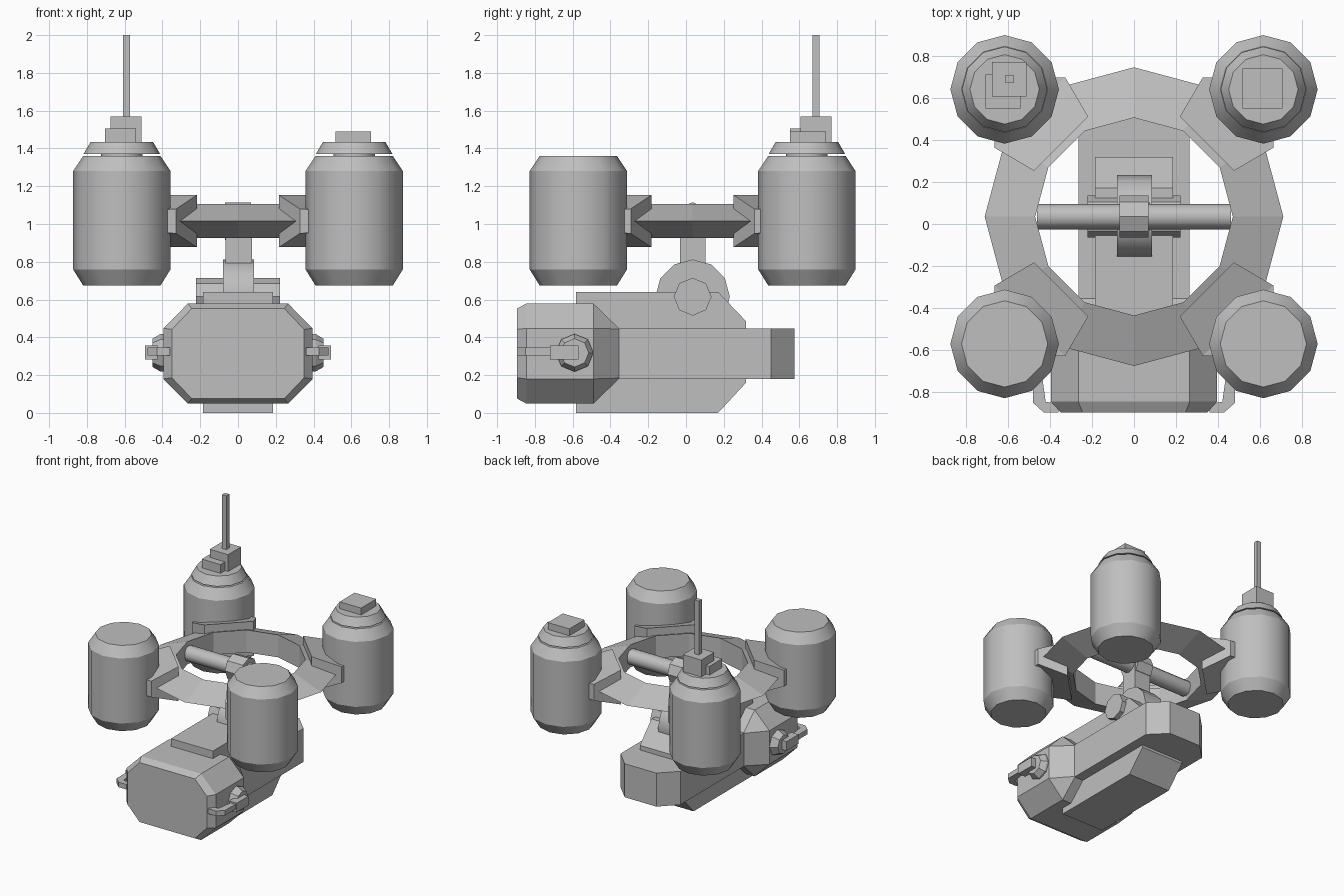
import bpy, bmesh, math
from mathutils import Vector, Matrix

if "Cube" in bpy.data.objects:
    bpy.data.objects.remove(bpy.data.objects["Cube"])

grey = bpy.data.materials.new("hull_grey")
grey.diffuse_color = (0.52, 0.52, 0.52, 1)
grey.use_nodes = True
grey.node_tree.nodes["Principled BSDF"].inputs["Base Color"].default_value = grey.diffuse_color
CY = 0.035      # y of the ring centre
MID = 1.015     # height of the ring


def loft(name, loops, closed=False, smooth=None):
    """Join equal-length point loops; cap the ends, or close the loop of loops."""
    bm = bmesh.new()
    rows = [[bm.verts.new(p) for p in loop] for loop in loops]
    n = len(rows[0])
    pairs = list(zip(rows, rows[1:])) + ([(rows[-1], rows[0])] if closed else [])
    for a, b in pairs:
        for i in range(n):
            j = (i + 1) % n
            bm.faces.new((a[i], a[j], b[j], b[i]))
    if not closed:
        bm.faces.new(rows[0])
        bm.faces.new(rows[-1])
    bmesh.ops.recalc_face_normals(bm, faces=bm.faces)
    mesh = bpy.data.meshes.new(name)
    bm.to_mesh(mesh)
    bm.free()
    mesh.materials.append(grey)
    ob = bpy.data.objects.new(name, mesh)
    bpy.context.collection.objects.link(ob)
    if smooth:
        bpy.ops.object.select_all(action='DESELECT')
        bpy.context.view_layer.objects.active = ob
        ob.select_set(True)
        bpy.ops.object.shade_smooth_by_angle(angle=math.radians(smooth))
    return ob


def box(name, x0, x1, y0, y1, z0, z1):
    return loft(name, [[(x0, y0, z), (x1, y0, z), (x1, y1, z), (x0, y1, z)] for z in (z0, z1)])


def turned(name, centre, profile, sides, axis='Z', smooth=None):
    """Lathe (radius, offset) pairs about the z or x axis."""
    rot = Matrix.Rotation(math.pi / 2, 3, 'Y') if axis == 'X' else Matrix.Identity(3)
    loops = []
    for r, h in profile:
        loops.append([Vector(centre) + rot @ Vector((r * math.cos(k * math.tau / sides),
                      r * math.sin(k * math.tau / sides), h)) for k in range(sides)])
    return loft(name, loops, smooth=smooth)


# Ring with a triangular section
ring = []
for k in range(12):
    a = k * math.tau / 12
    ring.append([(r * math.cos(a), CY + r * math.sin(a), z)
                 for r, z in ((0.47, 0.925), (0.71, MID), (0.47, 1.105))])
loft("ring", ring, closed=True)

# Four pods with wedge brackets
for sx in (-1, 1):
    for sy in (-1, 1):
        side = ("left" if sx < 0 else "right") + ("_front" if sy < 0 else "_rear")
        px, py = sx * 0.615, CY + sy * 0.605
        turned("pod_" + side, (px, py, 0),
               [(0.205, 0.675), (0.258, 0.76), (0.258, 1.28), (0.205, 1.36)], 12, smooth=31)
        out = Vector((sx, sy, 0)).normalized()
        across = Vector((-out.y, out.x, 0))
        loops = []
        for d, w, h in ((0.49, 0.182, 0.138), (0.70, 0.237, 0.065), (0.82, 0.117, 0.055)):
            c = Vector((0, CY, MID)) + out * d
            loops.append([c + across * (w * u) + Vector((0, 0, h * v))
                          for u, v in ((-1, -1), (1, -1), (1, 1), (-1, 1))])
        loft("bracket_" + side, loops)
        # Rear pods carry a neck and a bevelled cap
        if sy > 0:
            turned("neck_" + side, (px, py, 0), [(0.11, 1.35), (0.11, 1.38)], 12, smooth=31)
            turned("cap_" + side, (px, py, 0), [(0.203, 1.37), (0.165, 1.435)], 12, smooth=31)

# Equipment on the rear caps
box("cap_box_right", 0.515, 0.705, 0.55, 0.74, 1.43, 1.49)
box("cap_box_left", -0.705, -0.54, 0.55, 0.71, 1.43, 1.505)
box("antenna_base", -0.675, -0.512, 0.607, 0.77, 1.43, 1.57)
box("antenna", -0.61, -0.572, 0.67, 0.708, 1.57, 2.0)

# Crossbar, collar, post and pivot
turned("crossbar", (0, CY, MID), [(0.06, -0.46), (0.06, 0.46)], 12, 'X', 31)
turned("collar", (0, CY, MID), [(0.1, -0.07), (0.1, 0.07)], 8, 'X')
box("post", -0.065, 0.075, CY - 0.068, CY + 0.068, 0.6, MID)
turned("pivot_disc", (0, CY, 0.615), [(0.197, -0.08), (0.197, 0.085)], 12, 'X', 31)
turned("pivot_pin", (0, CY, 0.615), [(0.1, -0.222), (0.1, 0.222)], 8, 'X')

# Central hull: side profile extruded across x
profile = ((-0.583, 0), (0.17, 0), (0.318, 0.16), (0.318, 0.485), (0.17, 0.64), (-0.583, 0.64))
loft("hull_core", [[(x, y, z) for y, z in profile] for x in (-0.186, 0.186)])

# Wide hull deck with clipped rear corners
plan = ((-0.265, -0.5), (0.265, -0.5), (0.265, 0.45), (0.14, 0.575), (-0.14, 0.575), (-0.265, 0.45))
loft("hull_deck", [[(x, y, z) for x, y in plan] for z in (0.18, 0.448)])


def octagon(y, w, h, cw, ch):
    """Clipped rectangle in xz: half sizes w, h and inner half sizes cw, ch."""
    pts = ((-cw, -h), (cw, -h), (w, -ch), (w, ch), (cw, h), (-cw, h), (-w, ch), (-w, -ch))
    return [(x, y, 0.314 + z) for x, z in pts]


# Front housing
loft("housing", [octagon(-0.895, 0.35, 0.238, 0.245, 0.128), octagon(-0.845, 0.395, 0.265, 0.265, 0.134),
                 octagon(-0.49, 0.395, 0.265, 0.265, 0.134), octagon(-0.355, 0.265, 0.134, 0.262, 0.13)])

# Side mounts with forward claws
for s, side in ((-1, "left"), (1, "right")):
    turned("mount_" + side, (0, -0.59, 0.318),
           [(0.1, s * 0.38), (0.1, s * 0.41), (0.075, s * 0.452)], 8, 'X')
    box("claw_block_" + side, s * 0.425, s * 0.492, -0.72, -0.57, 0.283, 0.357)
    plan = ((0.44, -0.7), (0.48, -0.7), (0.48, -0.85), (0.43, -0.895), (0.36, -0.895), (0.36, -0.855), (0.42, -0.845))
    loft("claw_" + side, [[(s * x, y, z) for x, y in plan] for z in (0.305, 0.345)])
